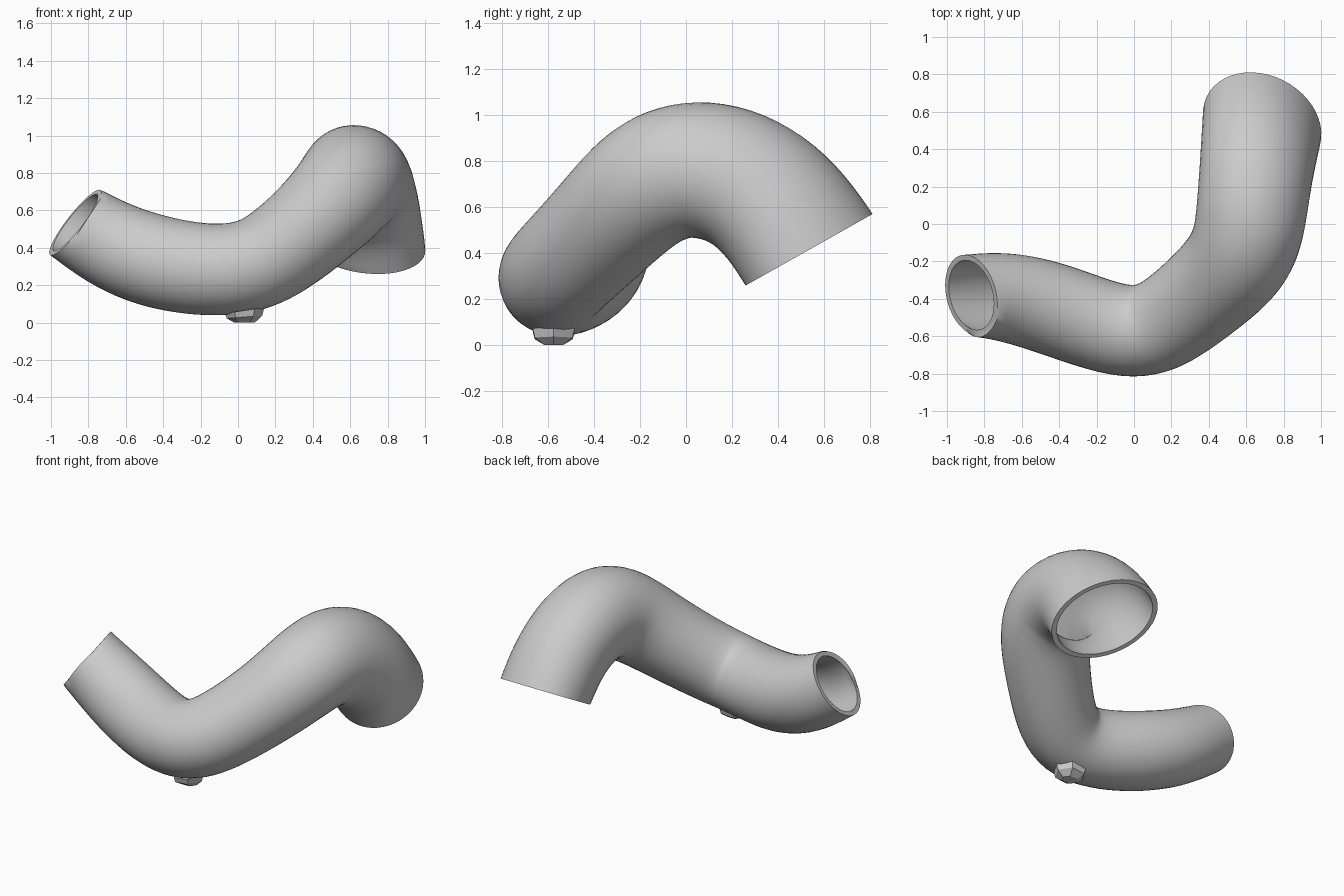
import bpy, bmesh, math
from mathutils import Vector

cube = bpy.data.objects.get("Cube")
if cube:
    bpy.data.objects.remove(cube, do_unlink=True)


def material(name, rgb):
    mat = bpy.data.materials.new(name)
    mat.use_nodes = True
    mat.diffuse_color = (*rgb, 1)
    mat.node_tree.nodes["Principled BSDF"].inputs["Base Color"].default_value = (*rgb, 1)
    return mat


def make_object(name, bm, mat):
    bmesh.ops.recalc_face_normals(bm, faces=bm.faces)
    mesh = bpy.data.meshes.new(name)
    bm.to_mesh(mesh)
    bm.free()
    mesh.materials.append(mat)
    obj = bpy.data.objects.new(name, mesh)
    bpy.context.collection.objects.link(obj)
    return obj


def smooth(obj, degrees):
    bpy.ops.object.select_all(action='DESELECT')
    obj.select_set(True)
    bpy.context.view_layer.objects.active = obj
    bpy.ops.object.shade_smooth_by_angle(angle=math.radians(degrees))


def spline(a, b, c, d, t):
    """Point on a Catmull-Rom segment from b to c."""
    return b + ((c - a) * t + (2 * a - 5 * b + 4 * c - d) * t**2
                + (3 * b - a - 3 * c + d) * t**3) / 2


grey = material("plain grey", (0.6, 0.6, 0.6))

# Centreline of the hose: x, y, z, radius
path = [Vector(p) for p in (
    (-.87, -.38, .535, .22), (-.66, -.385, .395, .242), (-.42, -.455, .315, .25),
    (-.20, -.54, .28, .245), (.01, -.595, .28, .243), (.16, -.54, .335, .248),
    (.30, -.435, .44, .255), (.44, -.315, .56, .265), (.55, -.205, .675, .28),
    (.61, -.08, .752, .29), (.63, .07, .775, .297), (.65, .26, .727, .30),
    (.67, .425, .587, .31), (.685, .535, .415, .315))]

# Extra end points set the angle of each cut mouth
first_cut = Vector((-.77, -.20, .60, 0)).normalized()
last_cut = Vector((0, .49, -.87, 0)).normalized()
path = [path[1] + first_cut * .5] + path + [path[-2] + last_cut * .4]

STEPS, SIDES, WALL, FLARE = 5, 48, 0.03, 18
samples = []
for i in range(1, len(path) - 2):
    for s in range(STEPS):
        samples.append(spline(*path[i - 1:i + 3], s / STEPS))
samples.append(path[-2])

# Relax the centreline so the bends stay open
for _ in range(22):
    middle = [(a + 2 * b + c) / 4
              for a, b, c in zip(samples, samples[1:], samples[2:])]
    samples = samples[:1] + middle + samples[-1:]
tangents = [-first_cut] + [c - a for a, c in zip(samples, samples[2:])] + [last_cut]

# Hollow hose: outer and inner skins swept together and joined at the mouths
bm = bmesh.new()
outer, inner = [], []
side = Vector((0, 1, 0))
for i, (point, tangent) in enumerate(zip(samples, tangents)):
    axis = tangent.to_3d().normalized()
    side = (side - axis * side.dot(axis)).normalized()
    up = axis.cross(side)
    # The wide mouth is slightly oval along a diagonal
    oval = 0.1 * max(0, 1 - (len(samples) - 1 - i) / FLARE)
    across = Vector((1, 0, 0))
    across = (across - axis * across.dot(axis)).normalized()
    long = (across + axis.cross(across)).normalized()
    short = axis.cross(long)
    for rings, radius in ((outer, point.w), (inner, point.w - WALL)):
        ring = []
        for k in range(SIDES):
            a = math.tau * k / SIDES
            offset = side * math.cos(a) + up * math.sin(a)
            offset += (long * offset.dot(long) - short * offset.dot(short)) * oval
            ring.append(bm.verts.new(point.to_3d() + offset * radius))
        rings.append(ring)
loop = outer + inner[::-1]
for r, ring in enumerate(loop):
    following = loop[(r + 1) % len(loop)]
    for k in range(SIDES):
        n = (k + 1) % SIDES
        bm.faces.new((ring[k], ring[n], following[n], following[k]))
hose = make_object("hose", bm, grey)
smooth(hose, 40)

# Faceted foot under the lowest bend
bm = bmesh.new()
levels = []
for z, rx, ry in ((0, .055, .045), (.03, .095, .095), (.065, .105, .105)):
    levels.append([bm.verts.new((.035 + rx * math.cos(math.tau * k / 6),
                                 -.575 + ry * math.sin(math.tau * k / 6),
                                 z + .25 * z * math.cos(math.tau * k / 6)))
                   for k in range(6)])
for low, high in zip(levels, levels[1:]):
    for k in range(6):
        n = (k + 1) % 6
        bm.faces.new((low[k], low[n], high[n], high[k]))
bm.faces.new(levels[0])
bm.faces.new(levels[-1])
make_object("foot_nub", bm, grey)
